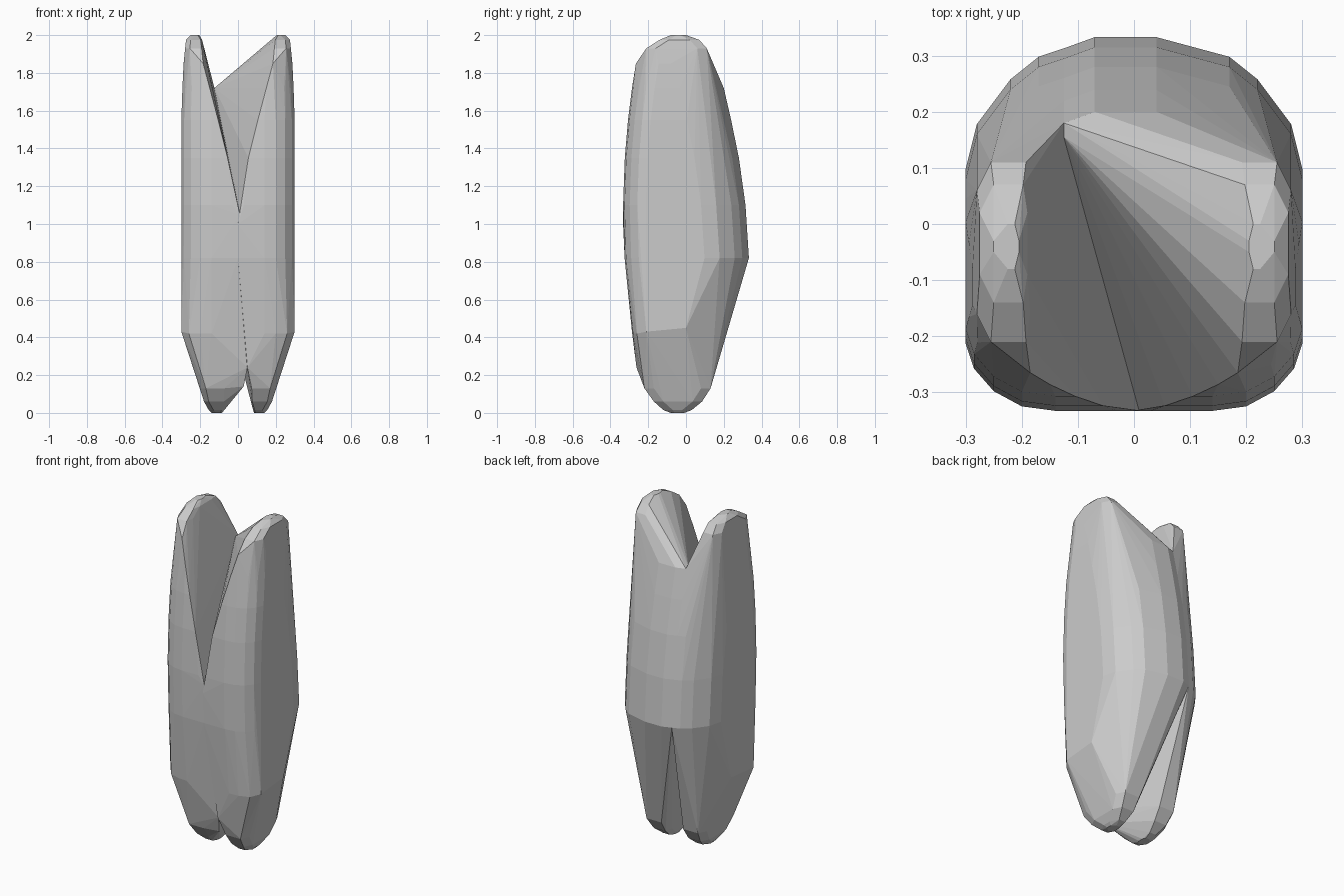
import bpy, bmesh

# Side profile: height, front y, back y, inner x of the front notch
LEVELS = [(0.82, -0.325, 0.333, 0.14), (1.1, -0.333, 0.315, 0.03),
          (1.35, -0.324, 0.28, 0.055), (1.55, -0.307, 0.239, 0.105),
          (1.72, -0.286, 0.2, 0.15), (1.85, -0.265, 0.155, 0.185)]
# Rounded corners of the cross-section: x, inset from the front / back
FRONT = [(0.14, 0), (0.2, 0.008), (0.25, 0.035), (0.285, 0.075), (0.3, 0.12)]
BACK = [(0.17, -0.035), (0.22, -0.075), (0.28, -0.155), (0.3, -0.235)]
# Rounded tip and foot rings: z, inner x, outer x, front y, back y
CAPS = [(1.93, 0.185, 0.28, -0.21, 0.11), (1.975, 0.19, 0.275, -0.14, 0.07),
        (2.0, 0.205, 0.25, -0.08, 0.0),
        (0.13, 0.065, 0.195, -0.22, 0.13), (0.06, 0.068, 0.18, -0.17, 0.085),
        (0.015, 0.08, 0.155, -0.12, 0.03), (0.0, 0.085, 0.14, -0.08, -0.01)]


def half_points(back_centre):
    pts = []
    for z, yf, yb, inner in LEVELS:
        narrow = 0.012 * max(0, (z - 1.6) / 0.25)
        pts.append((inner, yf, z))
        pts += [(max(x - narrow, inner), yf + d, z) for x, d in FRONT]
        back = BACK + (back_centre if z < 1.73 else [])
        pts += [(max(x - narrow, inner) if z > 1.73 else min(x, 0.3 - narrow),
                 yb + d, z) for x, d in back]
    # lower edge of the straight flank
    pts += [(0.14, -0.285, 0.42), (0.2, -0.28, 0.42), (0.26, -0.26, 0.42),
            (0.3, -0.21, 0.43), (0.3, 0.0, 0.45)]
    for z, xi, xo, yf, yb in CAPS:
        c = 0.025
        for y, e in ((yf, c), (yf + 0.05, 0), (yb - 0.05, 0), (yb, c)):
            pts += [(xi + e * 0.3, y, z), (xo - e, y, z)]
    return pts


def hull(name, pts):
    bm = bmesh.new()
    for p in pts:
        bm.verts.new(p)
    bmesh.ops.remove_doubles(bm, verts=bm.verts, dist=0.001)
    res = bmesh.ops.convex_hull(bm, input=bm.verts[:])
    junk = {v for k in ("geom_interior", "geom_unused") for v in res[k]
            if isinstance(v, bmesh.types.BMVert)}
    bmesh.ops.delete(bm, geom=list(junk), context='VERTS')
    bmesh.ops.recalc_face_normals(bm, faces=bm.faces[:])
    me = bpy.data.meshes.new(name)
    bm.to_mesh(me)
    bm.free()
    ob = bpy.data.objects.new(name, me)
    bpy.context.collection.objects.link(ob)


# Right half reaches past the centre at the back, up to the slanted seam
right = half_points([(-0.125, -0.02), (-0.07, 0), (0.04, 0)])
right += [(0.0, -0.333, 1.0), (0.0, -0.325, 0.82), (0.05, -0.262, 0.24),
          (-0.125, 0.155, 1.72)]
hull("right_half", right)

# Left half is mirrored and stops at the same seam
left = [(-x, y, z) for x, y, z in half_points([(0.125, -0.02)])]
left += [(0.01, -0.333, 1.05), (0.0, -0.325, 0.82), (0.05, -0.255, 0.24),
         (0.03, -0.22, 0.14)]
hull("left_half", left)
